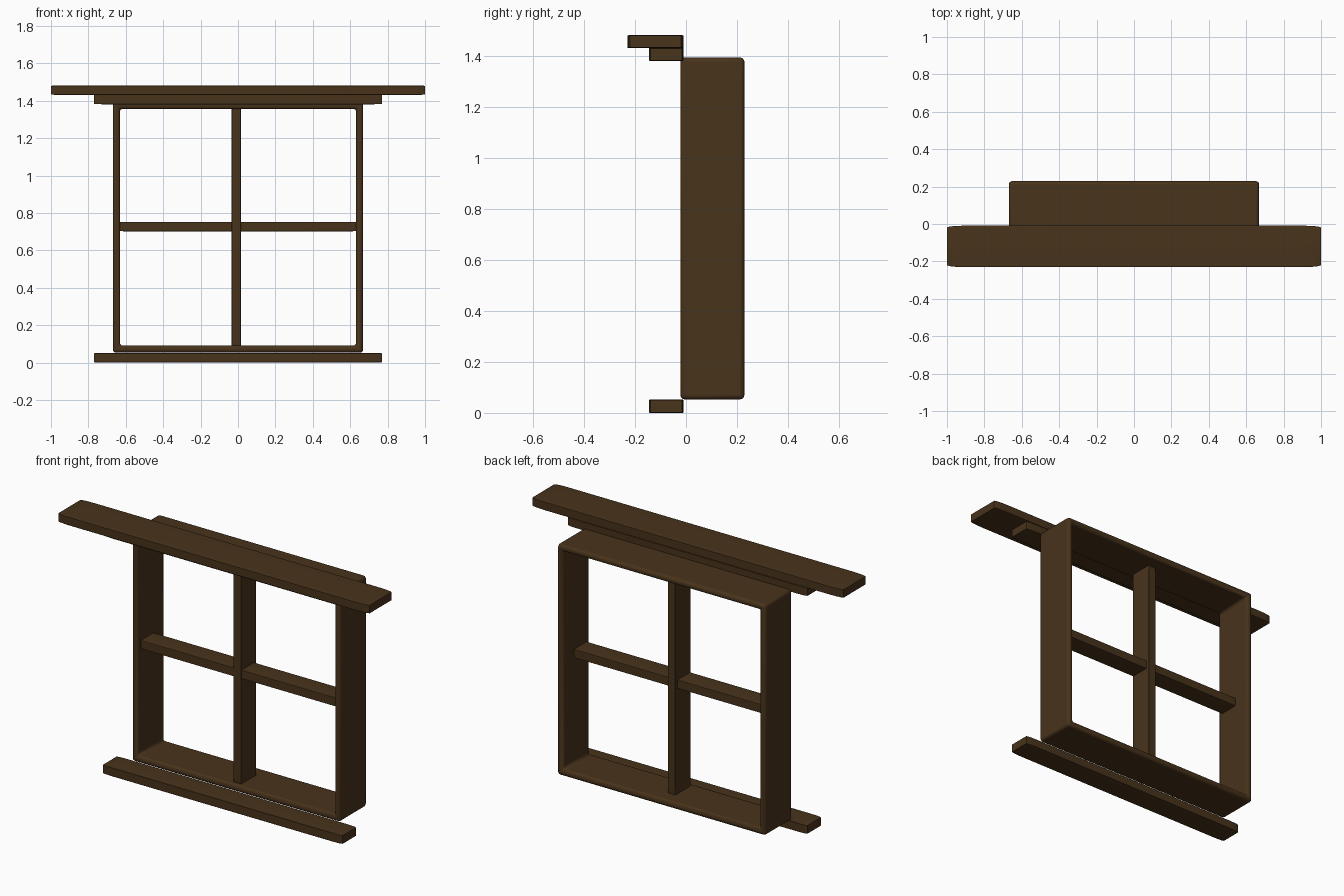
import bpy, bmesh

if "Cube" in bpy.data.objects:
    bpy.data.objects.remove(bpy.data.objects["Cube"])

wood = bpy.data.materials.new("dark_wood")
wood.diffuse_color = (0.065, 0.033, 0.011, 1)
wood.use_nodes = True
wood.node_tree.nodes["Principled BSDF"].inputs["Base Color"].default_value = wood.diffuse_color


def finish(name, bm):
    bmesh.ops.recalc_face_normals(bm, faces=bm.faces[:])
    me = bpy.data.meshes.new(name)
    bm.to_mesh(me)
    bm.free()
    me.materials.append(wood)
    ob = bpy.data.objects.new(name, me)
    bpy.context.collection.objects.link(ob)
    return ob


def smooth(ob):
    bpy.ops.object.select_all(action='DESELECT')
    ob.select_set(True)
    bpy.context.view_layer.objects.active = ob
    bpy.ops.object.shade_smooth_by_angle()


def board(name, x, y, z, edge=0.045):
    """Bevelled unit cube stretched to the ranges x, y, z."""
    bm = bmesh.new()
    bmesh.ops.create_cube(bm, size=1)
    bmesh.ops.bevel(bm, geom=bm.edges[:], offset=edge, segments=3,
                    profile=0.5, affect='EDGES')
    for v in bm.verts:
        for i, (lo, hi) in enumerate((x, y, z)):
            v.co[i] = (lo + hi) / 2 + v.co[i] * (hi - lo)
    smooth(finish(name, bm))


# Deep rounded window frame: square ring lofted front to back
FRONT, BACK = -0.022, 0.229
bm = bmesh.new()


def loop(half, z0, z1, y):
    return [bm.verts.new(p) for p in
            ((-half, y, z0), (half, y, z0), (half, y, z1), (-half, y, z1))]


rings = [loop(0.669, 0.053, 1.394, FRONT), loop(0.669, 0.053, 1.394, BACK),
         loop(0.632, 0.091, 1.357, BACK), loop(0.632, 0.091, 1.357, FRONT)]
for r in range(4):
    a, b = rings[r], rings[(r + 1) % 4]
    for i in range(4):
        j = (i + 1) % 4
        bm.faces.new((a[i], a[j], b[j], b[i]))
frame = finish("window_frame", bm)
bevel = frame.modifiers.new("rounded_edges", 'BEVEL')
bevel.width = 0.017
bevel.segments = 4
bevel.limit_method = 'ANGLE'
smooth(frame)

# Glazing bars
board("vertical_bar", (-0.035, 0.016), (0.007, 0.146), (0.07, 1.375))
board("horizontal_bar", (-0.65, 0.65), (0.01, 0.126), (0.702, 0.753))

# Ledges in front of the frame
board("bottom_sill", (-0.77, 0.77), (-0.145, -0.009), (0, 0.052))
board("lower_lintel", (-0.77, 0.77), (-0.145, -0.009), (1.381, 1.432))
board("upper_lintel", (-1, 1), (-0.23, -0.009), (1.431, 1.482))
